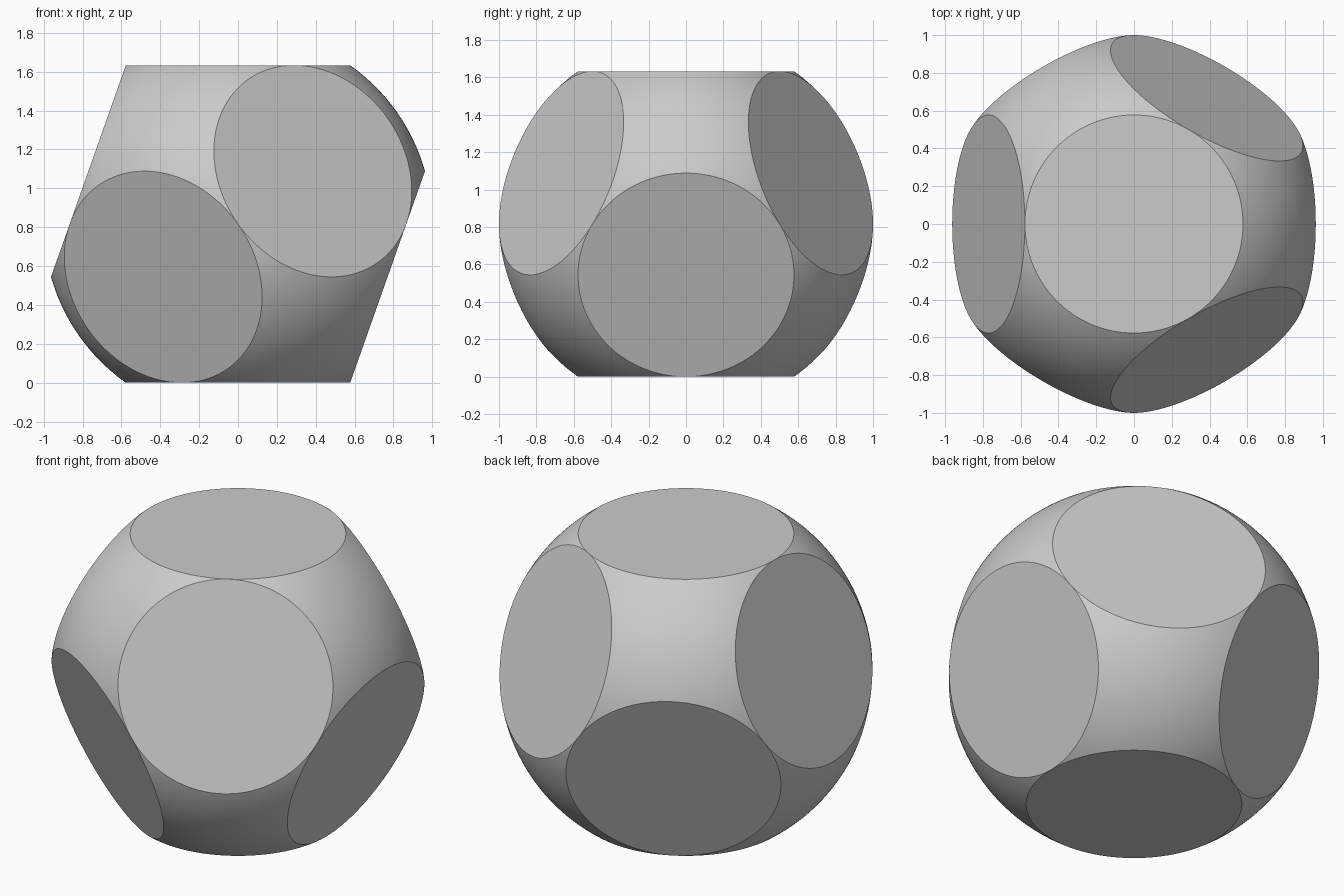
import bpy
import bmesh
from math import sqrt, radians
from mathutils import Vector, Matrix

cube = bpy.data.objects.get("Cube")
if cube:
    bpy.data.objects.remove(cube, do_unlink=True)

# Plain grey material
grey = bpy.data.materials.new("grey")
grey.use_nodes = True
colour = (0.6, 0.6, 0.6, 1)
grey.diffuse_color = colour
grey.node_tree.nodes["Principled BSDF"].inputs["Base Color"].default_value = colour

# Octahedral cut directions: three tilted upward plus the pole, and their opposites
tilted = Vector((-sqrt(8) / 3, 0, 1 / 3))
upper = [Vector((0, 0, 1))]
upper += [Matrix.Rotation(radians(a), 3, 'Z') @ tilted for a in (0, 120, 240)]
directions = upper + [-n for n in upper]

# Sphere whose flat discs almost touch each other
height = sqrt(2 / 3)
bm = bmesh.new()
bmesh.ops.create_icosphere(bm, subdivisions=7, radius=1)
for face in bm.faces:
    face.smooth = True

# Slice off each cap and close it with a flat disc
for n in directions:
    cut = bmesh.ops.bisect_plane(
        bm, geom=bm.verts[:] + bm.edges[:] + bm.faces[:], dist=1e-6,
        plane_co=n * (height + 1e-4), plane_no=n, clear_outer=True)
    rim = [e for e in cut["geom_cut"] if isinstance(e, bmesh.types.BMEdge)]
    for disc in bmesh.ops.holes_fill(bm, edges=rim, sides=0)["faces"]:
        disc.smooth = False
        disc.normal_update()
        if disc.normal.dot(n) < 0:
            disc.normal_flip()
    for e in rim:
        e.smooth = False

# Stand the solid on its lower disc
bmesh.ops.translate(bm, verts=bm.verts[:], vec=(0, 0, height))
mesh = bpy.data.meshes.new("faceted_ball")
bm.to_mesh(mesh)
bm.free()
mesh.materials.append(grey)
ball = bpy.data.objects.new("faceted_ball", mesh)
bpy.context.collection.objects.link(ball)
